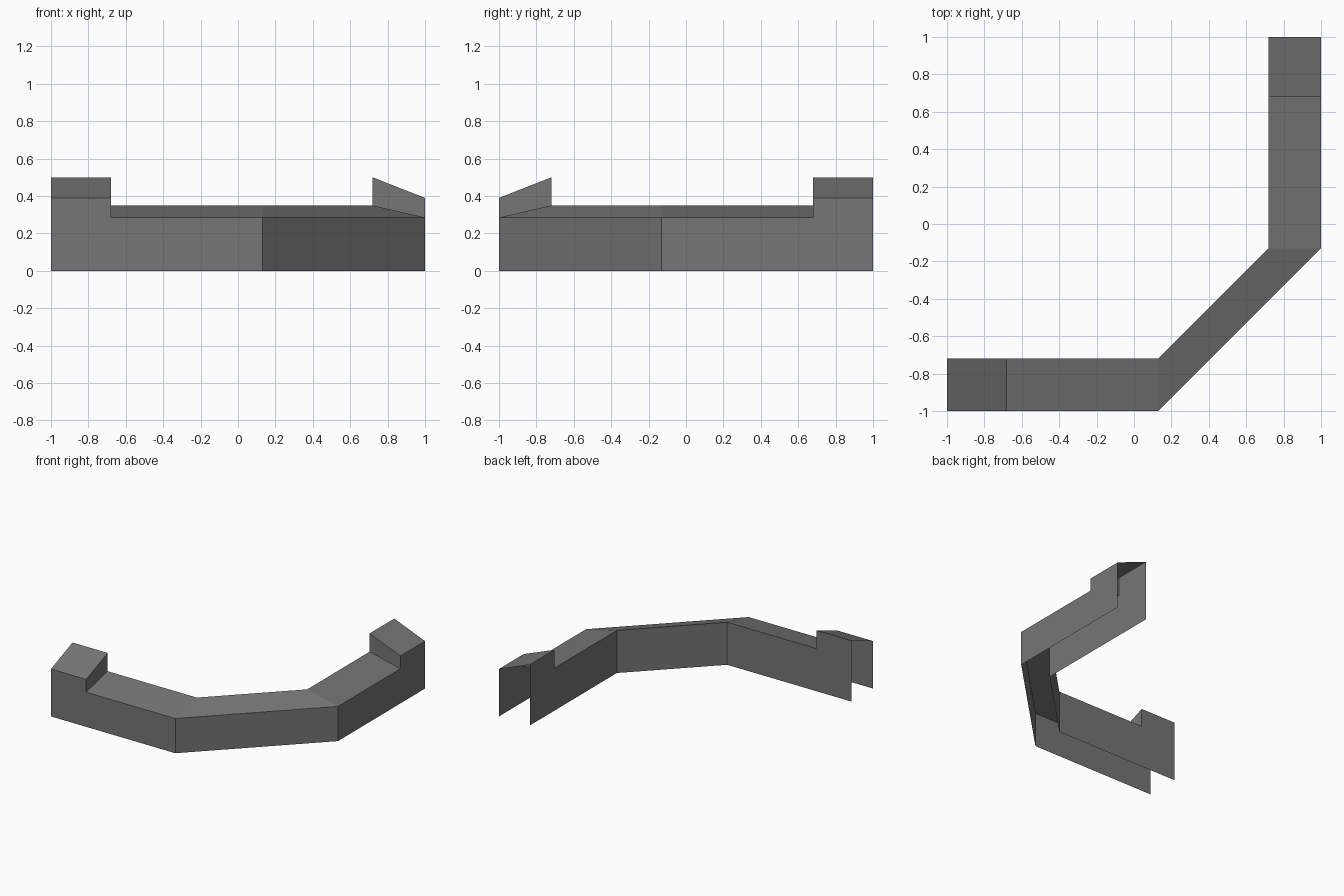
import bpy, bmesh

if "Cube" in bpy.data.objects:
    bpy.data.objects.remove(bpy.data.objects["Cube"])

OUTER, INNER = 1.0, 0.72     # distance of outer and inner wall lines
LOW = (0.285, 0.35)          # outer / inner height of the low parapet
HIGH = (0.39, 0.50)          # outer / inner height of the raised ends

# stations along one arm: (position, heights), from the free end to the bend
half = [(-1.0, HIGH), (-0.68, HIGH), (-0.68, LOW), (0.13, LOW)]


def section(pos, heights, mirrored):
    """Open cross-section: outer foot, outer top, inner top, inner foot."""
    pts = [(pos, -OUTER, 0), (pos, -OUTER, heights[0]),
           (pos, -INNER, heights[1]), (pos, -INNER, 0)]
    return [(-y, -x, z) for x, y, z in pts] if mirrored else pts


# front arm, then its reflection across the diagonal as the right arm
stations = [(p, section(p, h, False)) for p, h in half]
stations += [(p, section(p, h, True)) for p, h in reversed(half)]

# parapet shell, open below and at both ends
bm = bmesh.new()
rings = [[bm.verts.new(c) for c in pts] for _, pts in stations]
for i in range(len(rings) - 1):
    a, b = rings[i], rings[i + 1]
    step = i in (1, 5)       # vertical step of a raised end: riser only
    for k in ((1,) if step else (0, 1, 2)):
        bm.faces.new((a[k], b[k], b[k + 1], a[k + 1]))
bmesh.ops.remove_doubles(bm, verts=bm.verts, dist=0.0001)
bm.normal_update()

mesh = bpy.data.meshes.new("corner_parapet")
bm.to_mesh(mesh)
bm.free()
parapet = bpy.data.objects.new("corner_parapet", mesh)
bpy.context.collection.objects.link(parapet)

# single grey
grey = bpy.data.materials.new("stone_grey")
grey.diffuse_color = (0.18, 0.18, 0.18, 1)
grey.use_nodes = True
grey.node_tree.nodes["Principled BSDF"].inputs["Base Color"].default_value = grey.diffuse_color
mesh.materials.append(grey)
